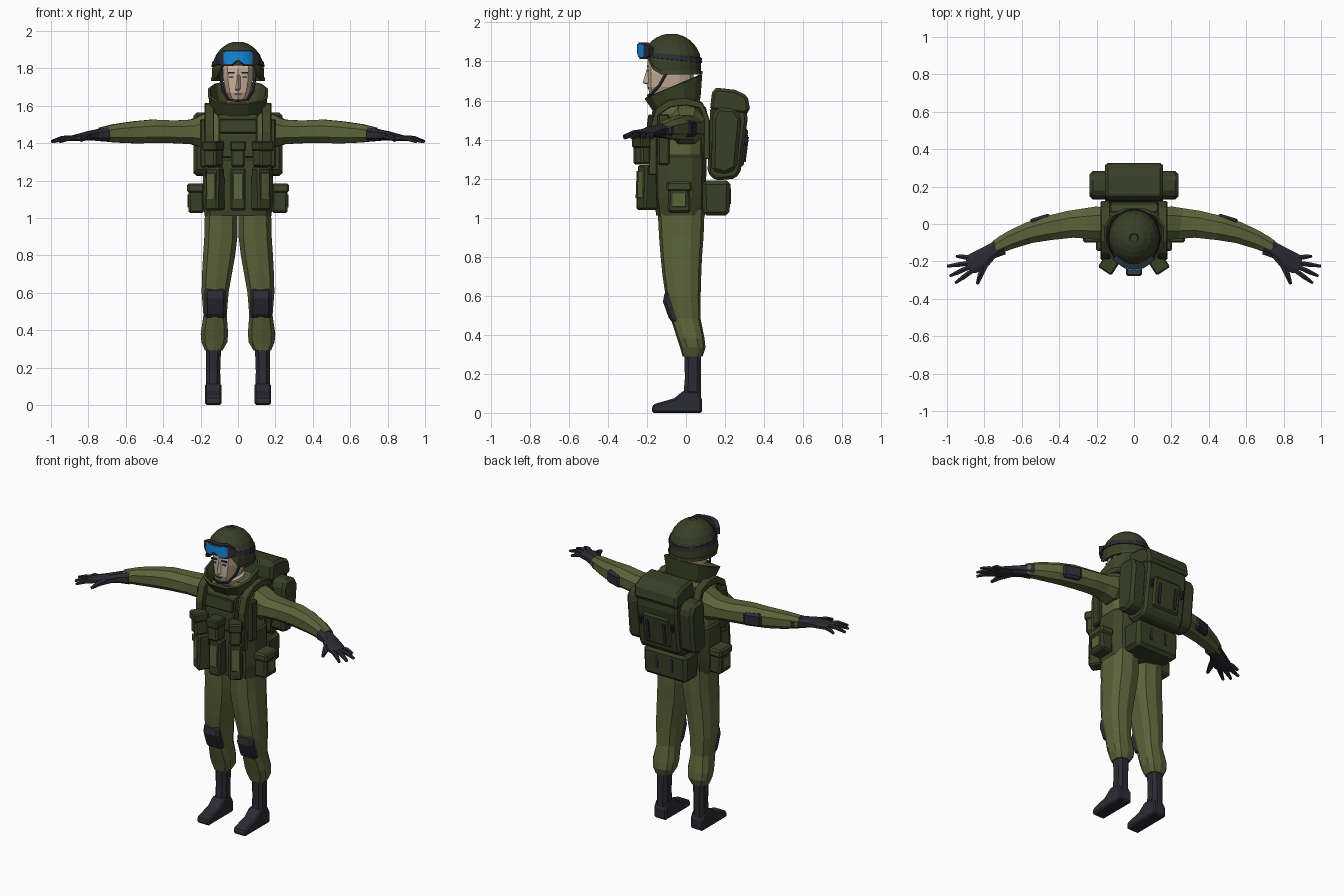
import bpy, bmesh, math
from mathutils import Vector, Matrix

if "Cube" in bpy.data.objects:
    bpy.data.objects.remove(bpy.data.objects["Cube"])


def mat(name, rgb):
    m = bpy.data.materials.new(name)
    m.diffuse_color = (*rgb, 1)
    m.use_nodes = True
    m.node_tree.nodes["Principled BSDF"].inputs["Base Color"].default_value = m.diffuse_color
    return m


OLIVE = mat("olive cloth", (0.105, 0.125, 0.042))
VEST = mat("vest green", (0.050, 0.061, 0.022))
PACK = mat("pack green", (0.040, 0.050, 0.020))
BLACK = mat("dark rubber", (0.024, 0.024, 0.034))
SKIN = mat("skin", (0.62, 0.46, 0.34))
BLUE = mat("lens blue", (0.008, 0.25, 0.72))
SIDES = (("left", 1), ("right", -1))


def finish(name, bm, m, bevel=0.0, solid=0.0):
    bmesh.ops.recalc_face_normals(bm, faces=bm.faces)
    me = bpy.data.meshes.new(name)
    bm.to_mesh(me)
    bm.free()
    ob = bpy.data.objects.new(name, me)
    bpy.context.collection.objects.link(ob)
    me.materials.append(m)
    if solid:
        md = ob.modifiers.new("thickness", "SOLIDIFY")
        md.thickness, md.offset = solid, 0
    if bevel:
        md = ob.modifiers.new("bevel", "BEVEL")
        md.width, md.segments = bevel, 1
    return ob


def loft(name, rings, m, caps=True, closed=True, solid=0.0, bevel=0.0):
    bm = bmesh.new()
    vs = [[bm.verts.new(p) for p in r] for r in rings]
    n = len(vs[0])
    for a, b in zip(vs, vs[1:]):
        for i in range(n if closed else n - 1):
            j = (i + 1) % n
            bm.faces.new((a[i], a[j], b[j], b[i]))
    if caps:
        bm.faces.new(vs[0])
        bm.faces.new(vs[-1])
    return finish(name, bm, m, bevel, solid)


def ring(c, u, v, n=10, p=0.75):
    """Rounded-box outline around c with half axes u and v."""
    c, u, v = Vector(c), Vector(u), Vector(v)
    f = lambda t: math.copysign(abs(t) ** p, t)
    angs = [2 * math.pi * (i + 0.5) / n for i in range(n)]
    return [c + u * f(math.cos(a)) + v * f(math.sin(a)) for a in angs]


def flat_ring(z, x0, x1, y0, y1, n=10, p=0.75):
    return ring(((x0 + x1) / 2, (y0 + y1) / 2, z), ((x1 - x0) / 2, 0, 0), (0, (y1 - y0) / 2, 0), n, p)


def tube(name, pts, m, n=6, flat=1.0):
    """Tapered tube through (x, y, z, radius) points."""
    rings = []
    P = [Vector(q[:3]) for q in pts]
    for i, q in enumerate(pts):
        d = (P[min(i + 1, len(P) - 1)] - P[max(i - 1, 0)]).normalized()
        u = d.cross(Vector((0, 0, 1))).normalized()
        rings.append(ring(P[i], u * q[3], d.cross(u) * q[3] * flat, n, 0.9))
    return loft(name, rings, m)


def prism(name, yz, x0, x1, m, bevel=0.0):
    return loft(name, [[(x, y, z) for y, z in yz] for x in (x0, x1)], m, bevel=bevel)


def box(name, loc, size, m, rot=0.0, bevel=0.008, taper=1.0, tilt=0.0):
    bm = bmesh.new()
    bmesh.ops.create_cube(bm, size=1)
    for v in bm.verts:
        if v.co.z > 0:
            v.co.y *= taper
    M = Matrix.Translation(loc) @ Matrix.Rotation(rot, 4, "Z") @ Matrix.Rotation(tilt, 4, "X") @ Matrix.Diagonal((*size, 1))
    bm.transform(M)
    return finish(name, bm, m, bevel)


# Torso, vest and collar
loft("shirt_torso", [flat_ring(z, -x, x, a, b, 12, 0.65) for z, x, a, b in (
    (1.28, .180, -.160, .100), (1.45, .178, -.165, .102), (1.54, .165, -.15, .098), (1.61, .11, -.11, .07))], OLIVE)
loft("vest_body", [flat_ring(z, -x, x, a, b, 12, 0.6) for z, x, a, b in (
    (1.01, .182, -.155, .100), (1.10, .192, -.168, .105), (1.31, .190, -.172, .108), (1.32, .180, -.165, .104))], VEST)
prism("chest_panel", [(-.13, 1.32), (-.19, 1.32), (-.192, 1.44), (-.172, 1.55), (-.12, 1.56)], -.105, .105, VEST, .008)
box("chest_flap", (0, -.188, 1.49), (.20, .02, .075), PACK, bevel=.005, tilt=-.12)
prism("back_panel", [(.08, 1.31), (.116, 1.31), (.118, 1.5), (.10, 1.57), (.06, 1.58)], -.13, .13, VEST, .008)
loft("collar", [[(x, y, 1.575 + k + y * s) for x, y, _ in flat_ring(0, -w, w, a, b, 12, .8)] for w, a, b, k, s in (
    (.12, -.155, .065, -.01, .30), (.135, -.165, .072, .03, .36), (.158, -.21, .08, .125, .42))],
    VEST, caps=False, solid=.014)
loft("collar_base", [flat_ring(z, -x, x, a, b, 10, .8) for z, x, a, b in (
    (1.50, .145, -.165, .09), (1.585, .115, -.135, .065))], VEST)

for side, s in SIDES:
    outer = [(-.192, 1.22), (-.185, 1.46), (-.155, 1.56), (-.09, 1.605), (.0, 1.615), (.085, 1.59), (.122, 1.5), (.122, 1.3)]
    inner = [(.09, 1.3), (.09, 1.5), (.07, 1.56), (0, 1.575), (-.08, 1.565), (-.13, 1.53), (-.15, 1.45), (-.15, 1.22)]
    prism(side + "_shoulder_strap", outer + inner, s * .128, s * .178, VEST, .004)
    box(side + "_strap_pad", (s * .185, -.115, 1.40), (.035, .06, .26), PACK)

# Front pouches, upper and lower rows
for label, x, y, rot in (("left", .122, -.198, .58), ("middle", 0, -.212, 0), ("right", -.122, -.198, -.58)):
    d = Vector((math.sin(rot), -math.cos(rot), 0))
    p = Vector((x, y, 0))
    box(label + "_lower_pouch", p + Vector((0, 0, 1.155)), (.082, .085, .23), PACK, rot, .010, .8)
    box(label + "_lower_pouch_patch", p + d * .0395 + Vector((0, 0, 1.17)), (.052, .008, .14), OLIVE, rot, .002, tilt=-.037)
    box(label + "_upper_pouch", p + d * .015 + Vector((0, 0, 1.335)), (.074, .085, .125), VEST, rot, .010)
    box(label + "_upper_pouch_flap", p + d * .019 + Vector((0, 0, 1.385)), (.086, .092, .055), PACK, rot, .008)

# Hip pouches
for side, s in SIDES:
    box(side + "_hip_pouch", (s * .223, -.035, 1.10), (.085, .12, .15), PACK, 0, .012, .9)
    box(side + "_hip_pouch_flap", (s * .226, -.035, 1.16), (.092, .13, .05), VEST, 0, .010)
    box(side + "_hip_patch", (s * .267, -.035, 1.09), (.008, .07, .07), OLIVE, 0, .002)

# Backpack
prism("backpack_body", [(.11, 1.23), (.125, 1.57), (.31, 1.57), (.315, 1.5), (.28, 1.24), (.255, 1.2), (.15, 1.19)],
      -.147, .147, PACK, .015)
prism("backpack_lid", [(.122, 1.55), (.135, 1.655), (.16, 1.665), (.25, 1.655), (.315, 1.625), (.33, 1.545), (.30, 1.53)],
      -.155, .155, PACK, .015)
box("backpack_rear_pocket", (0, .282, 1.36), (.2, .05, .2), PACK, 0, .012, tilt=-.13)
box("lower_back_pouch", (0, .155, 1.10), (.31, .135, .18), PACK, 0, .02, 1.1)
for side, s in SIDES:
    prism(side + "_pack_side_pocket", [(.13, 1.24), (.135, 1.52), (.16, 1.565), (.25, 1.56), (.285, 1.51), (.26, 1.25), (.2, 1.22)],
          s * .135, s * .238, PACK, .018)
    box(side + "_pack_strap", (s * .06, .309, 1.35), (.018, .01, .13), BLACK, 0, 0, tilt=-.13)
    box(side + "_pack_buckle", (s * .115, .304, 1.40), (.016, .022, .05), BLACK, 0, .003, tilt=-.13)
    box(side + "_pouch_strap", (s * .055, .224, 1.11), (.018, .012, .08), BLACK, 0, 0)

# Arms, gloves and elbow pads
ARM = ((.11, -.08, .085, 1.40, 1.59), (.19, -.092, .10, 1.37, 1.56), (.25, -.085, .09, 1.39, 1.53),
       (.34, -.078, .075, 1.395, 1.525), (.46, -.09, .045, 1.395, 1.53), (.56, -.105, .012, 1.395, 1.52),
       (.66, -.135, -.035, 1.40, 1.505), (.74, -.165, -.085, 1.41, 1.485))
GLOVE = ((.70, -.165, -.058, 1.405, 1.488), (.755, -.185, -.10, 1.41, 1.475), (.80, -.235, -.125, 1.415, 1.465),
         (.86, -.265, -.155, 1.41, 1.448), (.89, -.265, -.175, 1.41, 1.44))
FINGERS = (("index", (.865, -.25), (.955, -.315)), ("middle", (.88, -.23), (.985, -.278)),
           ("ring", (.885, -.21), (.998, -.225)), ("little", (.875, -.18), (.95, -.172)))
for side, s in SIDES:
    for part, rows, m in (("sleeve", ARM, OLIVE), ("glove", GLOVE, BLACK)):
        loft(side + "_" + part, [ring((s * x, (a + b) / 2, (c + d) / 2), (s * .3 * (b - a) / 2 * min(1, x * 2), (b - a) / 2, 0),
                                      (0, 0, (d - c) / 2), 8, .85) for x, a, b, c, d in rows], m)
    for label, a, b in FINGERS:
        mid = ((a[0] + b[0]) / 2, (a[1] + b[1]) / 2)
        tube(f"{side}_{label}_finger", [(s * a[0], a[1], 1.427, .014), (s * mid[0], mid[1], 1.425, .014),
                                        (s * b[0], b[1], 1.408, .008)], BLACK)
    tube(side + "_thumb", [(s * .79, -.20, 1.435, .022), (s * .82, -.27, 1.43, .017), (s * .838, -.32, 1.415, .009)], BLACK)
    box(side + "_elbow_pad", (s * .50, .022, 1.455), (.12, .04, .085), BLACK, -s * .30, .014)

# Legs, knee pads and boots
LEG = ((1.04, 0, .18, -.145, .095), (.90, .0, .183, -.138, .09), (.80, .012, .19, -.13, .082), (.70, .03, .195, -.12, .078),
       (.60, .048, .197, -.105, .075), (.48, .058, .187, -.078, .075), (.38, .05, .202, -.045, .095),
       (.335, .055, .198, -.03, .10), (.29, .082, .178, -.018, .085))
for side, s in SIDES:
    loft(side + "_trouser_leg", [flat_ring(z, s * a, s * b, c, d, 10, .7) for z, a, b, c, d in LEG], OLIVE)
    prism(side + "_knee_pad", [(-.05, .625), (-.108, .625), (-.118, .57), (-.088, .485), (-.065, .46), (-.02, .46)],
          s * .066, s * .178, BLACK, .014)
    loft(side + "_boot_shaft", [flat_ring(z, s * a, s * b, c, d, 8, .7) for z, a, b, c, d in (
        (.31, .088, .174, -.012, .08), (.18, .093, .172, -.008, .08), (.04, .09, .175, -.02, .08))], BLACK)
    prism(side + "_boot_foot", [(.082, 0), (.082, .07), (.06, .11), (-.012, .115), (-.06, .075), (-.165, .045), (-.175, .03), (-.175, 0)],
          s * .088, s * .177, BLACK, .012)

# Head and face
loft("head", [flat_ring(z, -x, x, a, b, 10, .8) for z, x, a, b in (
    (1.55, .06, -.10, .03), (1.625, .062, -.165, .03), (1.632, .045, -.185, .03), (1.67, .066, -.197, .035), (1.74, .082, -.198, .04),
    (1.80, .085, -.198, .045), (1.85, .08, -.17, .03))], SKIN)
loft("nose", [[(-.014, -.19, z), (0, y, z), (.014, -.19, z)] for z, y in ((1.682, -.2), (1.69, -.222), (1.765, -.2))], SKIN)
box("mouth", (0, -.194, 1.663), (.036, .008, .005), BLACK, bevel=0)
for side, s in SIDES:
    box(side + "_eyebrow", (s * .036, -.196, 1.775), (.036, .009, .008), BLACK, bevel=0)
    box(side + "_eye", (s * .036, -.196, 1.752), (.022, .009, .008), BLUE, bevel=0)
    tube(side + "_chin_strap", [(s * .094, -.085, 1.77, .008), (s * .08, -.135, 1.68, .008), (s * .05, -.178, 1.632, .008),
                                (0, -.193, 1.625, .008)], BLACK, 4)

# Helmet shell: the rim rises over the face
N = 20


def rim(a):
    f = max(0.0, -math.sin(a))
    return 1.732 + .085 * min(1, max(0, (f - .5) / .3))


def shell(a, z, grow=0.0):
    t = max(0.0, min(1.0, (z - 1.79) / .147))
    k = math.sqrt(max(0.0, 1 - t * t)) + grow
    return (.133 * k * math.cos(a), -.075 + .147 * k * math.sin(a), z)


angles = [2 * math.pi * i / N for i in range(N)]
heights = [0, .12, .3, .5, .68, .83, .94, .99]
loft("helmet", [[shell(a, rim(a) + (1.937 - rim(a)) * h) for a in angles] for h in heights]
     , PACK, caps=False, solid=.012)
loft("helmet_crown", [flat_ring(z, -x, x, -.075 - x, -.075 + x, 10, 1) for z, x in ((1.925, .035), (1.938, .02))], PACK)
loft("helmet_rim", [[shell(a, rim(a) + h, .05) for a in angles] for h in (0, .018)], VEST, caps=False, solid=.008)
loft("goggle_strap", [[shell(a, 1.822 - .016 * math.sin(a) + h, .05) for a in angles] for h in (-.013, .013)],
     BLACK, caps=False, solid=.008)


# Goggles wrap around the helmet front with a notch over the nose
def goggle(name, w, top, low, y, m, thick):
    cols = []
    for i in range(13):
        t = -1 + i / 6
        notch = .026 * max(0, 1 - abs(t) * 3)
        end = .028 * max(0, abs(t) - .7) / .3
        yy = y + .05 * t * t
        cols.append([(t * w, yy, low + notch + end * .6), (t * w, yy, top - end)])
    loft(name, cols, m, caps=False, closed=False, solid=thick)


goggle("goggle_frame", .104, 1.898, 1.812, -.228, BLACK, .03)
goggle("goggle_lens", .095, 1.889, 1.822, -.246, BLUE, .009)
